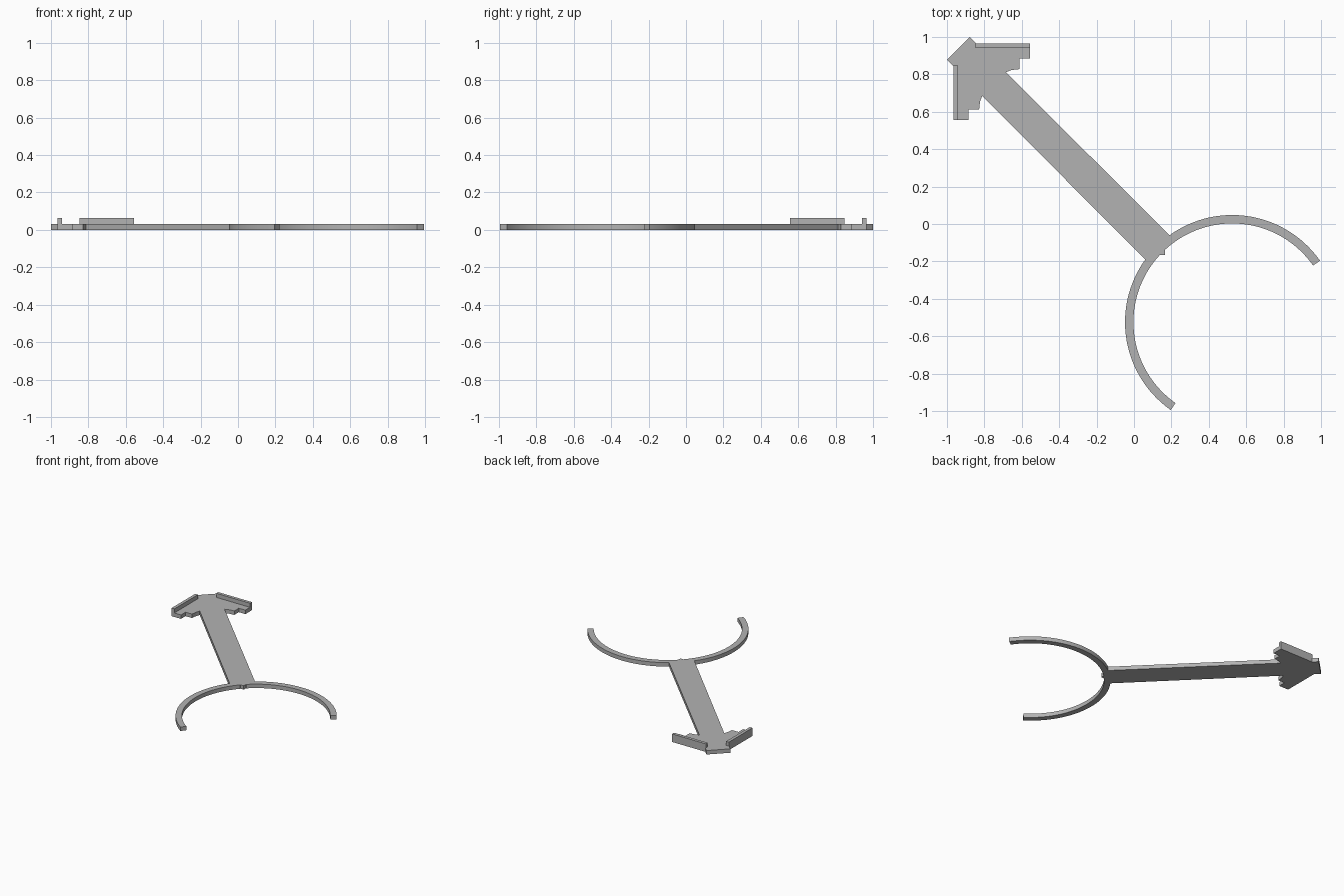
import bpy, bmesh
from math import radians, cos, sin
from mathutils import Vector

if "Cube" in bpy.data.objects:
    bpy.data.objects.remove(bpy.data.objects["Cube"], do_unlink=True)

grey = bpy.data.materials.new("plain grey")
grey.use_nodes = True
grey.diffuse_color = (0.45, 0.45, 0.45, 1)
grey.node_tree.nodes["Principled BSDF"].inputs["Base Color"].default_value = grey.diffuse_color

THICK = 0.031
RIM_TOP = 0.063
CENTRE = (0.525, -0.525)
OUTER, INNER = 0.573, 0.528


def mirror(points):
    """Reflect across the diagonal axis of the part, keeping the winding."""
    return [(-y, -x) for x, y in reversed(points)]


def plate(name, outline, z0, z1, smooth=False):
    """Extrude a closed outline upwards into a solid."""
    bm = bmesh.new()
    face = bm.faces.new([bm.verts.new((x, y, z0)) for x, y in outline])
    top = bmesh.ops.extrude_face_region(bm, geom=[face])["geom"]
    bmesh.ops.translate(bm, vec=Vector((0, 0, z1 - z0)),
                        verts=[v for v in top if isinstance(v, bmesh.types.BMVert)])
    bmesh.ops.recalc_face_normals(bm, faces=bm.faces)
    mesh = bpy.data.meshes.new(name)
    bm.to_mesh(mesh)
    bm.free()
    mesh.materials.append(grey)
    obj = bpy.data.objects.new(name, mesh)
    bpy.context.collection.objects.link(obj)
    if smooth:
        bpy.ops.object.select_all(action="DESELECT")
        obj.select_set(True)
        bpy.context.view_layer.objects.active = obj
        bpy.ops.object.shade_smooth_by_angle(angle=radians(30))
    return obj


def arc(radius, start, end, steps=36):
    angles = [radians(start + (end - start) * i / steps) for i in range(steps + 1)]
    return [(CENTRE[0] + radius * cos(a), CENTRE[1] + radius * sin(a)) for a in angles]


# Curved arms of the open ring, meeting the shaft
ring = arc(OUTER, 35, 125.8) + arc(INNER, 132.5, 35)
plate("ring_arm_right", ring, 0, THICK, smooth=True)
plate("ring_arm_left", mirror(ring), 0, THICK, smooth=True)

# Arrow-shaped plate: blunt tip, stepped barbs, straight shaft, square end
join_outer = arc(OUTER, 35, 125.8)[-1]
join_inner = arc(INNER, 35, 132.5)[-1]
half = [(-0.877, 1.0), (-0.845, 0.966), (-0.555, 0.966), (-0.555, 0.884),
        (-0.612, 0.884), (-0.612, 0.828), (-0.655, 0.823), (-0.685, 0.812),
        join_outer, join_inner, (0.165, -0.136), (0.165, -0.165)]
plate("arrow_plate", half + mirror(half)[1:], 0, THICK)

# Raised rims along the two outer edges of the head
rim = [(-0.848, 0.942), (-0.555, 0.942), (-0.555, 0.966), (-0.848, 0.966)]
plate("head_rim_back", rim, THICK, RIM_TOP)
plate("head_rim_side", mirror(rim), THICK, RIM_TOP)
